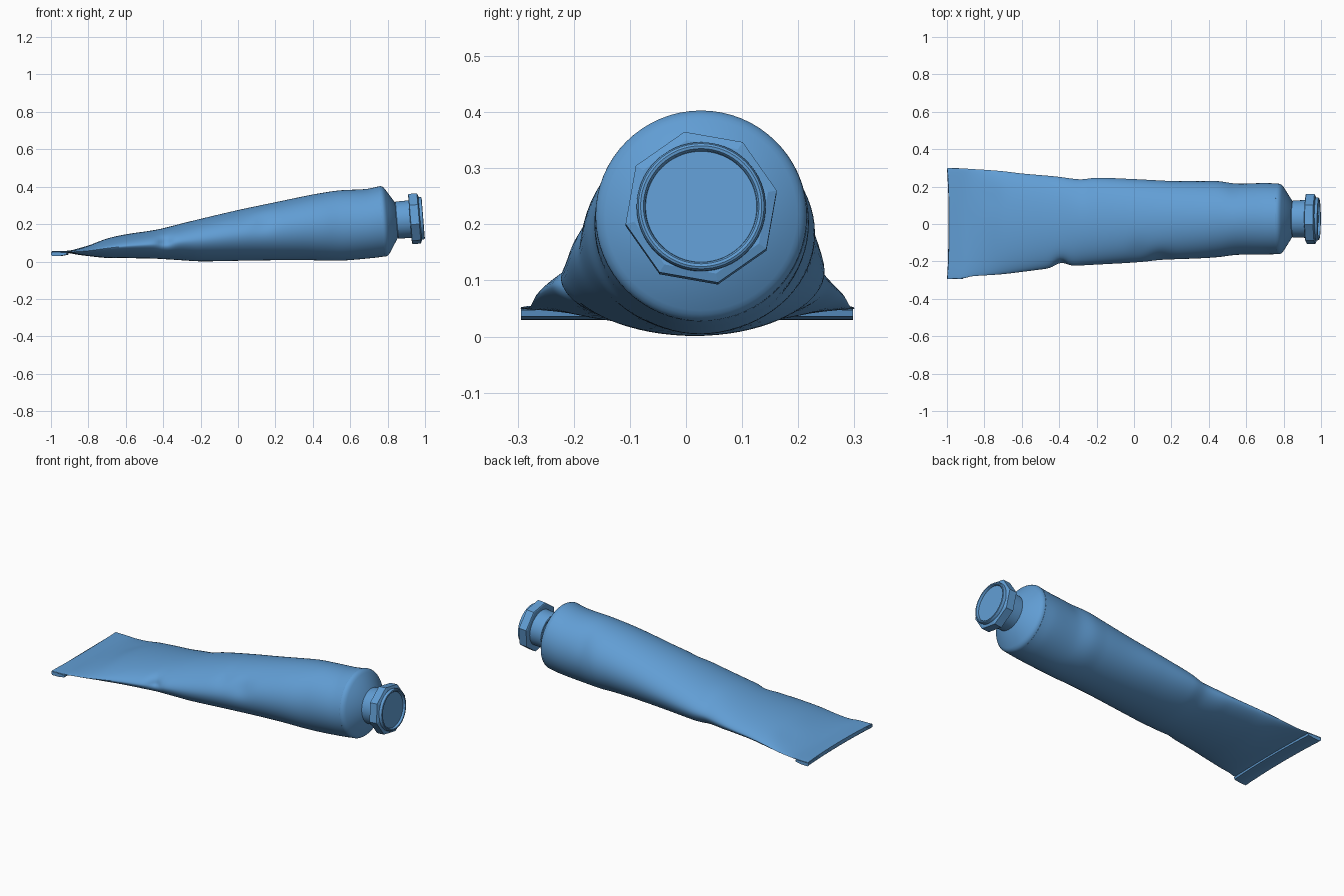
import bpy, bmesh, math
from mathutils import Vector, Matrix

if "Cube" in bpy.data.objects:
    bpy.data.objects.remove(bpy.data.objects["Cube"])

TILT = 0.08                      # nozzle end points slightly upward
END = Vector((0.787, 0.027, 0.216))
BLUE = bpy.data.materials.new("blue")
BLUE.diffuse_color = (0.12, 0.34, 0.66, 1)
BLUE.use_nodes = True
BLUE.node_tree.nodes["Principled BSDF"].inputs["Base Color"].default_value = BLUE.diffuse_color


def make_object(name, rings, angle=35, close_ends=True):
    """Skin a list of closed vertex rings into an object."""
    bm = bmesh.new()
    vs = [[bm.verts.new(p) for p in ring] for ring in rings]
    n = len(vs[0])
    for a, b in zip(vs, vs[1:]):
        for i in range(n):
            j = (i + 1) % n
            bm.faces.new((a[i], a[j], b[j], b[i]))
    if close_ends:
        bm.faces.new(vs[0])
        bm.faces.new(vs[-1])
    bmesh.ops.recalc_face_normals(bm, faces=bm.faces)
    me = bpy.data.meshes.new(name)
    bm.to_mesh(me)
    bm.free()
    me.materials.append(BLUE)
    ob = bpy.data.objects.new(name, me)
    bpy.context.collection.objects.link(ob)
    bpy.ops.object.select_all(action='DESELECT')
    bpy.context.view_layer.objects.active = ob
    ob.select_set(True)
    bpy.ops.object.shade_smooth_by_angle(angle=math.radians(angle))
    return ob


def lathe(name, profile, sides=64, phase=0.0, angle=30):
    """Revolve (distance, radius) pairs around the tilted nozzle axis."""
    rot = Matrix.Rotation(-TILT, 3, 'Y')
    rings = []
    for t, r in profile:
        rings.append([END + rot @ Vector((t, r * math.cos(phase + k * math.tau / sides),
                                          r * math.sin(phase + k * math.tau / sides)))
                      for k in range(sides)])
    return make_object(name, rings, angle)


def catmull(rows, x):
    """Smoothly interpolate table rows keyed by their first column."""
    i = max(k for k in range(len(rows) - 1) if rows[k][0] <= x)
    p1, p2 = rows[i], rows[i + 1]
    p0, p3 = rows[max(i - 1, 0)], rows[min(i + 2, len(rows) - 1)]
    h = p2[0] - p1[0]
    t = (x - p1[0]) / h
    out = []
    for c in range(1, len(p1)):
        m1 = (p2[c] - p0[c]) / (p2[0] - p0[0]) * h
        m2 = (p3[c] - p1[c]) / (p3[0] - p1[0]) * h
        out.append((2*t**3 - 3*t*t + 1) * p1[c] + (t**3 - 2*t*t + t) * m1
                   + (3*t*t - 2*t**3) * p2[c] + (t**3 - t*t) * m2)
    return out


# squeezed tube: x, bottom z, top z, min y, max y, lens sharpness
SECTIONS = [
    (-0.998, .045, .056, -.295, .300, 0.5),
    (-0.91, .045, .058, -.290, .297, 0.6),
    (-0.87, .038, .066, -.280, .294, 1.1),
    (-0.80, .029, .086, -.275, .290, 1.3),
    (-0.70, .019, .123, -.268, .282, 1.25),
    (-0.60, .018, .145, -.256, .270, 1.2),
    (-0.46, .016, .166, -.238, .258, 1.15),
    (-0.40, .013, .178, -.229, .252, 1.1),
    (-0.29, .006, .206, -.222, .239, 1.1),
    (-0.20, .001, .228, -.217, .247, 1.05),
    (0.00, .004, .275, -.206, .240, 1.03),
    (0.20, .007, .317, -.190, .230, 1.0),
    (0.36, .008, .350, -.183, .229, 1.0),
    (0.45, .005, .366, -.177, .229, 1.0),
    (0.55, .005, .380, -.165, .216, 1.0),
    (0.70, .018, .388, -.163, .219, 1.0),
    (0.77, .027, .402, -.161, .216, 1.0),
]
# dents: x, angle, length, spread, depth
DENTS = [
    (-0.39, 172, .038, 0.42, .029),
    (0.14, 158, .06, 0.35, .010),
    (0.02, 140, .05, 0.40, .005),
    (-0.26, 40, .05, 0.40, .004),
    (-0.75, 60, .06, 0.35, .004),
    (0.55, 35, .05, 0.40, .004),
]
X0, X1, SIDES, STEPS = -0.998, 0.77, 72, 120
rings = []
for s in range(STEPS + 1):
    x = X0 + (X1 - X0) * s / STEPS
    zb, zt, y0, y1, p = catmull(SECTIONS, min(x, 0.7699))
    cy, cz, ry, rz = (y0 + y1) / 2, (zb + zt) / 2, (y1 - y0) / 2, (zt - zb) / 2
    shear = TILT * min(1, max(0, (x - 0.3) / 0.45))
    ring = []
    for k in range(SIDES):
        a = math.tau * k / SIDES
        sn = math.sin(a)
        k_in = 0
        for dx, da, sx, sa, depth in DENTS:
            d = (a - math.radians(da)) / sa
            k_in += depth * math.exp(-((x - dx) / sx) ** 2 - d * d)
        y = cy + (ry - k_in) * math.cos(a)
        z = cz + (rz - k_in) * math.copysign(abs(sn) ** p, sn)
        pinch = 0.010 * max(0, 1 - (y / .3) ** 2) * max(0, (-0.85 - x) / 0.148)
        ring.append((x - shear * (z - cz) + pinch, y, z))
    rings.append(ring)
make_object("tube_body", rings)

# crimped tail folded underneath
FOLD = [(-.992, .051), (-.999, .047), (-1.0, .036), (-.993, .029), (-.95, .030),
        (-.918, .036), (-.915, .047), (-.985, .052)]
rings = []
for s in range(17):
    y = -0.294 + 0.592 * s / 16
    rings.append([(x + 0.010 * max(0, 1 - (y / .3) ** 2), y, z) for x, z in FOLD])
make_object("tail_fold", rings, 50)

# rounded shoulder tapering to the nozzle
lathe("shoulder", [(-.025, .184), (-.016, .1885), (-.008, .188), (0, .184), (.007, .178),
                   (.012, .171), (.060, .095), (.064, .075), (.085, .072)])

# cap collar, eight-sided grip and raised front rim
lathe("cap_collar", [(.060, .094), (.063, .099), (.140, .101)])
lathe("cap_grip", [(.133, .132), (.136, .138), (.181, .138), (.187, .122)],
      sides=8, phase=math.radians(12.5), angle=15)
lathe("cap_rim", [(.180, .115), (.196, .115), (.202, .112), (.204, .108), (.203, .103),
                  (.199, .100), (.191, .099)])
